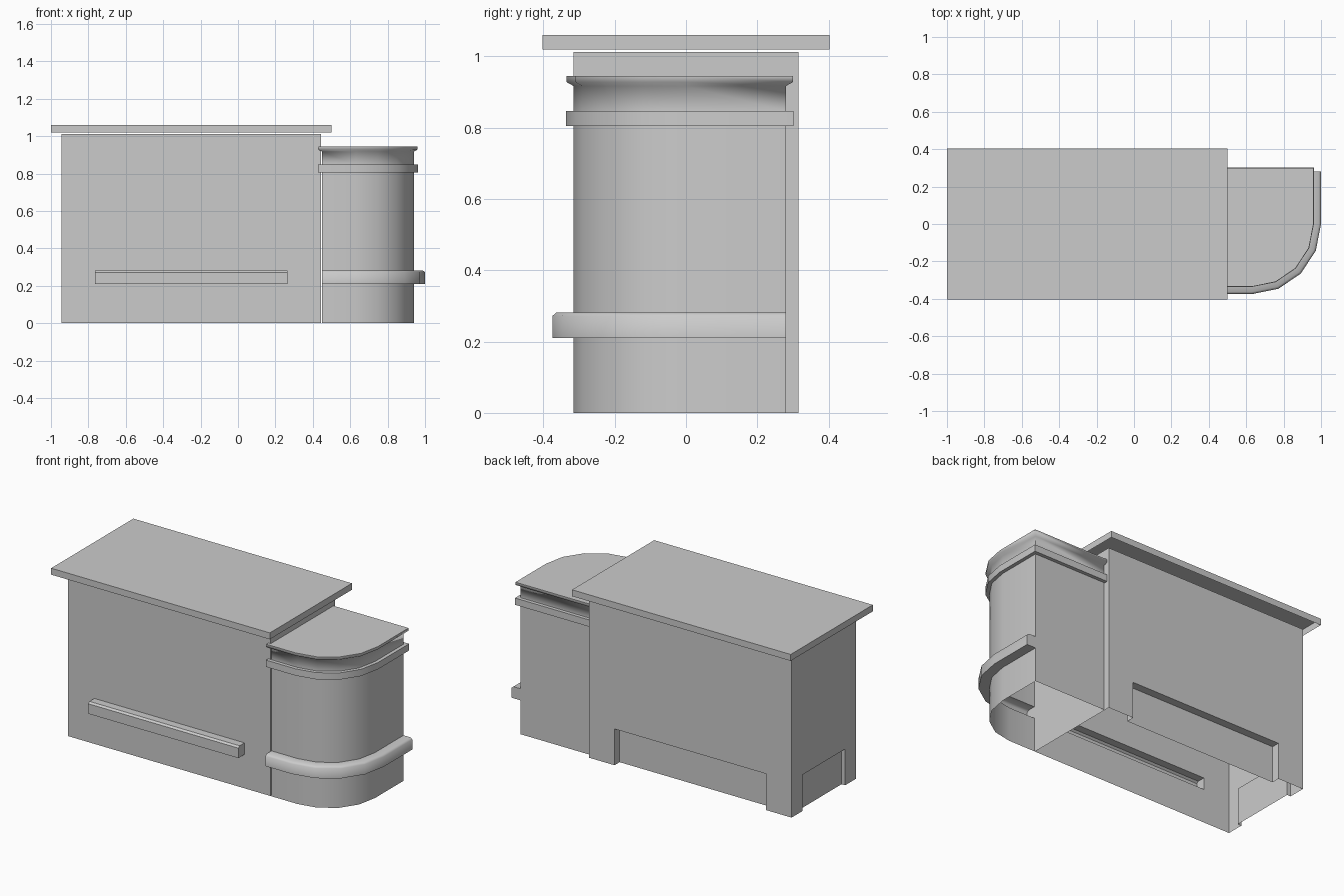
import bpy, bmesh, math
from mathutils import Vector

if "Cube" in bpy.data.objects:
    bpy.data.objects.remove(bpy.data.objects["Cube"])


def finish(name, bm, smooth=None):
    bmesh.ops.remove_doubles(bm, verts=bm.verts, dist=0.0005)
    bmesh.ops.recalc_face_normals(bm, faces=bm.faces)
    me = bpy.data.meshes.new(name)
    bm.to_mesh(me)
    bm.free()
    ob = bpy.data.objects.new(name, me)
    bpy.context.collection.objects.link(ob)
    if smooth:
        bpy.ops.object.select_all(action='DESELECT')
        ob.select_set(True)
        bpy.context.view_layer.objects.active = ob
        bpy.ops.object.shade_smooth_by_angle(angle=math.radians(smooth))
    return ob


def face(bm, pts):
    return bm.faces.new([bm.verts.new(p) for p in pts])


def wall(bm, start, end, height, span=None, profile=None):
    """Upright wall; an optional profile of (outward, z) is pushed out or in over span."""
    a, b = Vector((*start, 0)), Vector((*end, 0))
    length = (b - a).length
    u = (b - a).normalized()
    n = Vector((u.y, -u.x, 0))

    def at(s, d, z):
        return a + u * s + n * d + Vector((0, 0, z))

    if not span:
        face(bm, [at(0, 0, 0), at(length, 0, 0), at(length, 0, height), at(0, 0, height)])
        return
    ss = [0, span[0], span[1], length]
    zs = [0, profile[0][1], profile[-1][1], height]
    for i in range(3):
        for j in range(3):
            if (i, j) != (1, 1) and zs[j + 1] > zs[j]:
                face(bm, [at(ss[i], 0, zs[j]), at(ss[i + 1], 0, zs[j]),
                          at(ss[i + 1], 0, zs[j + 1]), at(ss[i], 0, zs[j + 1])])
    for (d0, z0), (d1, z1) in zip(profile, profile[1:]):
        if max(z0, z1) > 0:  # toe recesses stay open at the floor
            face(bm, [at(span[0], d0, z0), at(span[1], d0, z0),
                      at(span[1], d1, z1), at(span[0], d1, z1)])
    for s in span:
        face(bm, [at(s, d, z) for d, z in profile])


# Main counter body: foot rail in front, toe recesses at back and left
X0, X1, Y, H = -0.945, 0.445, 0.315, 1.012
rail = [(0, .21), (.06, .21), (.06, .272), (.048, .282), (0, .282)]


def recess(d):
    return [(0, 0), (-d, 0), (-d, .225), (0, .225)]


bm = bmesh.new()
wall(bm, (X0, -Y), (X1, -Y), H, (.18, 1.21), rail)
wall(bm, (X1, -Y), (X1, Y), H)
wall(bm, (X1, Y), (X0, Y), H, (.175, 1.215), recess(.05))
wall(bm, (X0, Y), (X0, -Y), H, (.105, .525), recess(.025))
finish("counter_body", bm)

# Counter top: slab open underneath
bm = bmesh.new()
bmesh.ops.create_cube(bm, size=1)
for v in bm.verts:
    v.co = (v.co.x * 1.5 - .25, v.co.y * .805, v.co.z * .04 + 1.04)
bmesh.ops.delete(bm, geom=[f for f in bm.faces if f.normal.z < -.5], context='FACES_ONLY')
finish("counter_top", bm)

# Rounded end: plan points as (position, trim direction, rail direction)
plan = [((.45, .28), (-1, 1), (0, 0)),
        ((.94, .28), (1, 1), (0, 0)),
        ((.94, .28), (1, 1), (1, 0))]
for i in range(5):
    t = math.radians(22.5 * i)
    c, s = math.cos(t), -math.sin(t)
    plan.append(((.63 + .31 * c, .315 * s), (c, s), (c, s)))
plan += [((.45, -.315), (-1, -1), (0, -1)),
         ((.45, -.315), (-1, -1), (0, 0))]

# Height profile as (offset, z, direction index): rail, trim band, top lip
levels = [(0, 0, 1)] + [(d, z, 2) for d, z in rail] + [
    (0, .805, 1), (.022, .805, 1), (.022, .847, 1), (0, .847, 1),
    (0, .917, 1), (.02, .928, 1), (.02, .945, 1)]

bm = bmesh.new()
rings = [[bm.verts.new((p[0][0] + p[k][0] * d, p[0][1] + p[k][1] * d, z)) for p in plan]
         for d, z, k in levels]
n = len(plan)
for lo, hi in zip(rings, rings[1:]):
    for i in range(n):
        j = (i + 1) % n
        bm.faces.new([lo[i], lo[j], hi[j], hi[i]])
bmesh.ops.remove_doubles(bm, verts=bm.verts, dist=0.0005)
top = [v for v in bm.verts if v.co.z > .944]
top.sort(key=lambda v: math.atan2(v.co.y, v.co.x - .65))
bm.faces.new(top)
finish("rounded_end", bm, 62)
